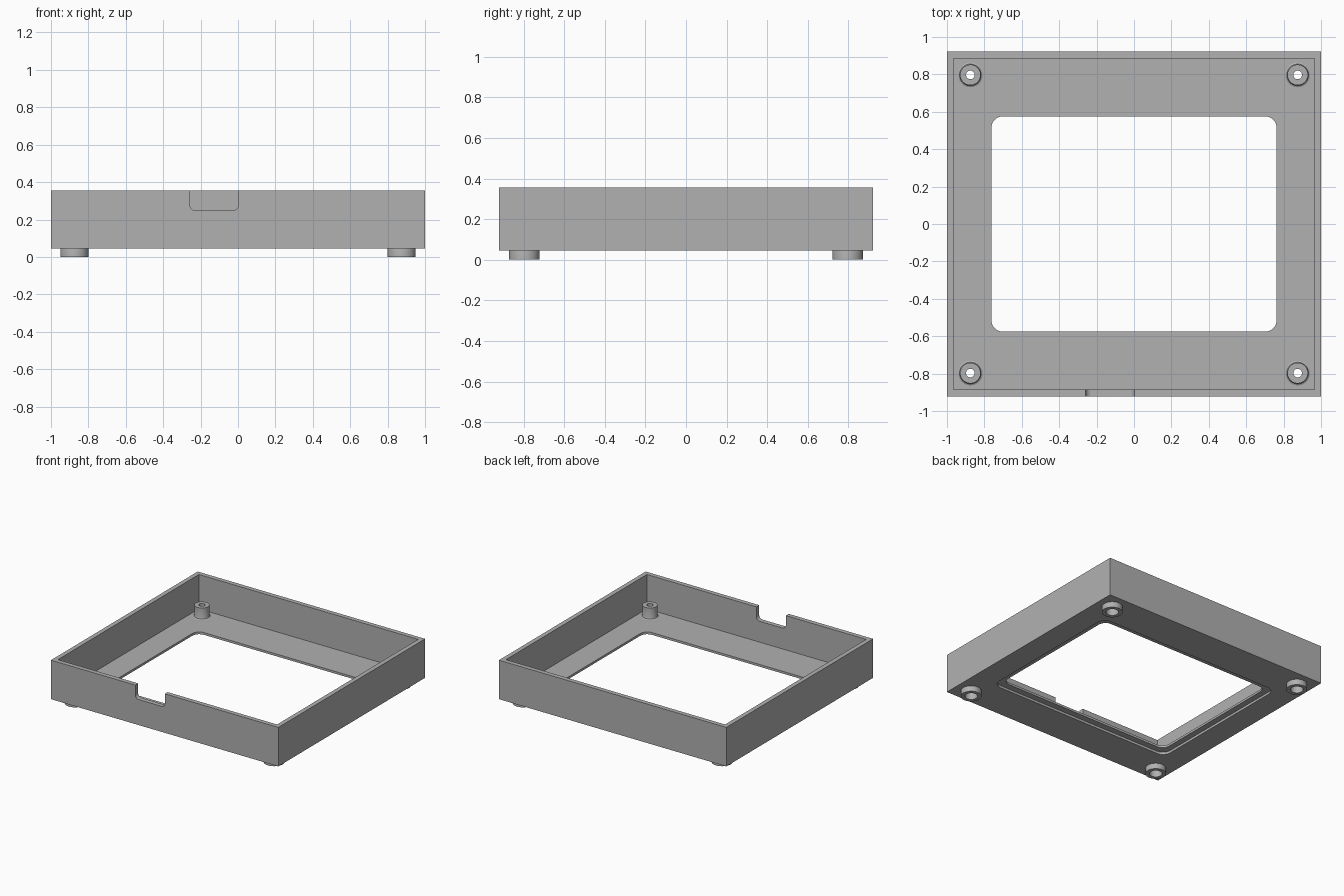
import bpy, bmesh, math

cube = bpy.data.objects.get("Cube")
if cube:
    bpy.data.objects.remove(cube, do_unlink=True)

# Single grey plastic
GREY = (0.44, 0.44, 0.44, 1)
grey = bpy.data.materials.new("grey plastic")
grey.use_nodes = True
grey.diffuse_color = GREY
grey.node_tree.nodes["Principled BSDF"].inputs["Base Color"].default_value = GREY

HALF_X, HALF_Y, WALL = 1.0, 0.922, 0.036
BASE, FLOOR, RIM = 0.045, 0.082, 0.355
POST_X, POST_Y = 0.875, 0.797


def make_object(name, bm):
    bmesh.ops.recalc_face_normals(bm, faces=bm.faces)
    mesh = bpy.data.meshes.new(name)
    bm.to_mesh(mesh)
    bm.free()
    mesh.materials.append(grey)
    obj = bpy.data.objects.new(name, mesh)
    bpy.context.collection.objects.link(obj)
    return obj


def block(name, x0, x1, y0, y1, z0, z1, radius=0, keep=lambda e: True):
    """Box, with the vertical edges (or those chosen by keep) rounded."""
    bm = bmesh.new()
    bmesh.ops.create_cube(bm, size=1)
    for v in bm.verts:
        v.co.x = x1 if v.co.x > 0 else x0
        v.co.y = y1 if v.co.y > 0 else y0
        v.co.z = z1 if v.co.z > 0 else z0
    if radius:
        edges = [e for e in bm.edges if keep(e)]
        bmesh.ops.bevel(bm, geom=edges, offset=radius, segments=8,
                        profile=0.5, affect='EDGES')
    return make_object(name, bm)


def upright(e):
    return abs(e.verts[0].co.z - e.verts[1].co.z) > 0.001


def low_depthwise(e):
    a, b = (v.co for v in e.verts)
    return abs(a.y - b.y) > 0.001 and a.z < 0.3


def cut(target, cutter):
    mod = target.modifiers.new("cut", 'BOOLEAN')
    mod.operation = 'DIFFERENCE'
    mod.solver = 'EXACT'
    mod.object = cutter
    bpy.context.view_layer.objects.active = target
    bpy.ops.object.modifier_apply(modifier=mod.name)
    bpy.data.objects.remove(cutter, do_unlink=True)


def smooth(obj):
    bpy.ops.object.select_all(action='DESELECT')
    obj.select_set(True)
    bpy.context.view_layer.objects.active = obj
    bpy.ops.object.shade_smooth_by_angle(angle=math.radians(35))


def lathe(name, profile, x, y, steps=48):
    """Revolve a closed profile of (radius, height) around an upright axis."""
    bm = bmesh.new()
    rings = []
    for i in range(steps):
        a = math.tau * i / steps
        rings.append([bm.verts.new((x + r * math.cos(a), y + r * math.sin(a), z))
                      for r, z in profile])
    n = len(profile)
    for i in range(steps):
        p, q = rings[i], rings[(i + 1) % steps]
        for j in range(n):
            k = (j + 1) % n
            bm.faces.new((p[j], q[j], q[k], p[k]))
    return make_object(name, bm)


# Open tray with walls and floor
tray = block("tray", -HALF_X, HALF_X, -HALF_Y, HALF_Y, BASE, RIM)
ix, iy = HALF_X - WALL, HALF_Y - WALL
cut(tray, block("cavity", -ix, ix, -iy, iy, FLOOR, 1))

# Rounded window through the floor, with a shallow recess underneath
cut(tray, block("window", -0.762, 0.762, -0.575, 0.575, -1, 0.2, 0.06, upright))
cut(tray, block("window_recess", -0.81, 0.81, -0.625, 0.625, -1, 0.064, 0.07, upright))

# Cable notch in the front wall
cut(tray, block("notch", -0.258, 0.002, -1.2, -0.8, 0.248, 0.6, 0.03, low_depthwise))

# Hollow screw posts that run through the floor into the feet
POST = [(0.023, 0.172), (0.055, 0.172), (0.055, 0.094), (0.058, 0.086),
        (0.066, FLOOR), (0.075, BASE), (0.075, 0), (0.046, 0),
        (0.046, 0.06), (0.023, 0.06)]
for sy, depth in ((-1, "front"), (1, "back")):
    for sx, side in ((-1, "right"), (1, "left")):
        x, y = sx * POST_X, sy * POST_Y
        bm = bmesh.new()
        bmesh.ops.create_cone(bm, cap_ends=True, segments=48, radius1=0.055,
                              radius2=0.055, depth=0.3)
        bmesh.ops.translate(bm, verts=bm.verts, vec=(x, y, 0))
        cut(tray, make_object("hole", bm))
        smooth(lathe(f"{depth}_{side}_screw_post", POST, x, y))
smooth(tray)
